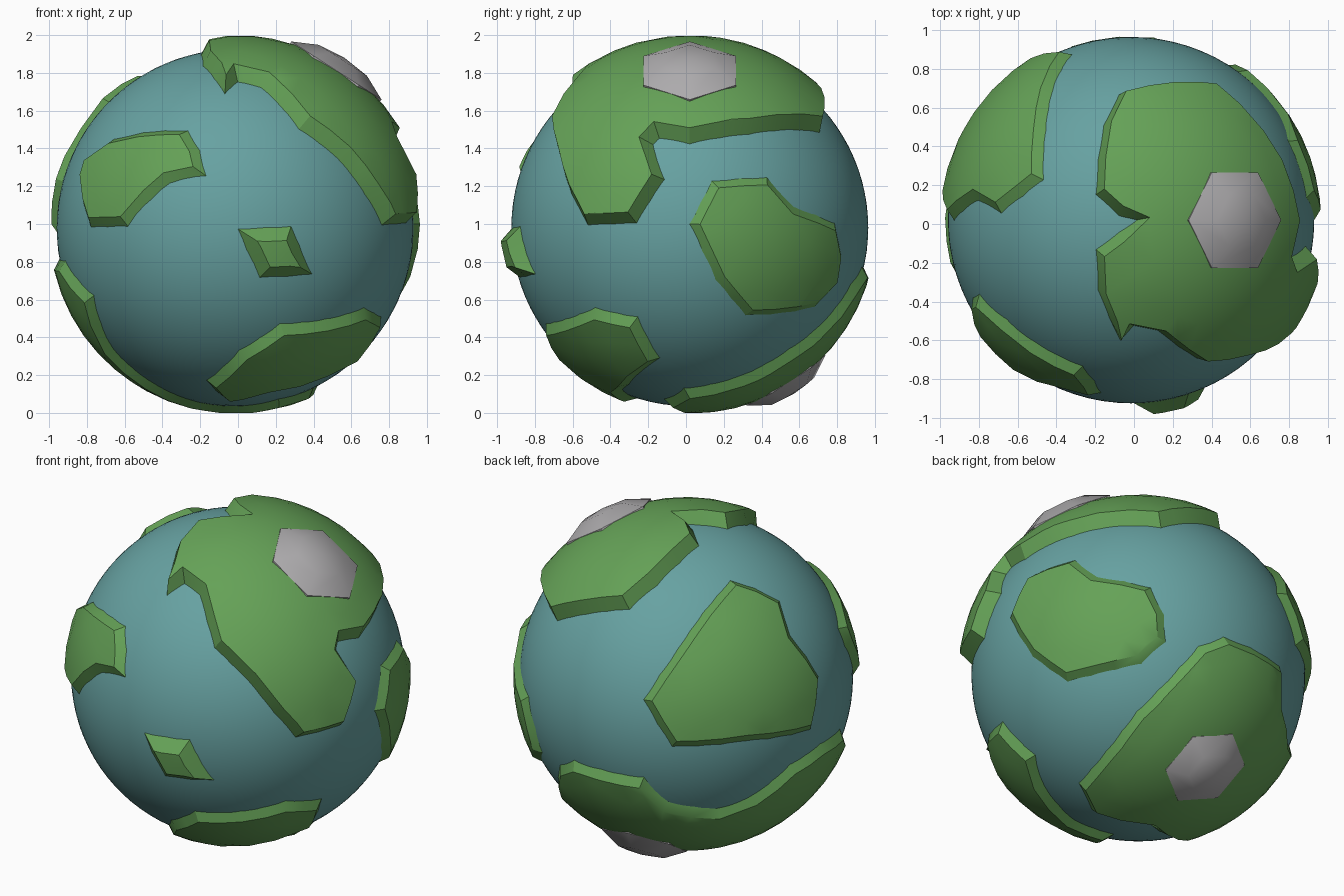
import bpy, bmesh, math
from mathutils import Vector
from mathutils.geometry import delaunay_2d_cdt

if "Cube" in bpy.data.objects:
    bpy.data.objects.remove(bpy.data.objects["Cube"])

CENTRE = Vector((-0.015, 0.02, 0.98))
SEA = 0.945


def material(name, rgb):
    m = bpy.data.materials.new(name)
    m.diffuse_color = (*rgb, 1)
    m.use_nodes = True
    m.node_tree.nodes["Principled BSDF"].inputs["Base Color"].default_value = m.diffuse_color
    return m


WATER = material("sea_blue_green", (0.135, 0.36, 0.36))
GRASS = material("grass_green", (0.13, 0.36, 0.095))
ROCK = material("rock_grey", (0.42, 0.41, 0.42))

# Flat charts laid on the globe: right axis, up axis, origin, unit radius
S, C, H = math.sin(math.radians(25)), math.cos(math.radians(25)), math.sqrt(0.5)
O = Vector((0, 0, 0))
CHARTS = {
    "front": (Vector((1, 0, 0)), Vector((0, 0, 1)), CENTRE, SEA),
    "side": (Vector((0, 1, 0)), Vector((0, 0, 1)), CENTRE, SEA),
    "top": (Vector((1, 0, 0)), Vector((0, 1, 0)), CENTRE, SEA),
    "back_left": (Vector((-H, -H, 0)), Vector((H * S, -H * S, C)), O, 1),
    "under": (Vector((-H, H, 0)), Vector((H * S, H * S, C)), O, 1),
}


def on(chart, *points):
    """Directions on the globe for points drawn on a chart."""
    right, up, origin, size = CHARTS[chart]
    out = right.cross(up)
    result = []
    for a, b in points:
        a, b = (a - origin.dot(right)) / size, (b - origin.dot(up)) / size
        d = right * a + up * b + out * math.sqrt(max(0, 1 - a * a - b * b))
        result.append(d.normalized())
    return result


def finish(bm, name, mat, angle):
    for f in bm.faces:
        f.normal_update()
        if f.normal.dot(f.calc_center_median()) < 0:
            f.normal_flip()
    me = bpy.data.meshes.new(name)
    bm.to_mesh(me)
    bm.free()
    me.materials.append(mat)
    ob = bpy.data.objects.new(name, me)
    ob.location = CENTRE
    bpy.context.collection.objects.link(ob)
    bpy.ops.object.select_all(action='DESELECT')
    ob.select_set(True)
    bpy.context.view_layer.objects.active = ob
    bpy.ops.object.shade_smooth_by_angle(angle=math.radians(angle))
    return ob


def land(name, outline, height, rim=0.06):
    """Raised plateau with a sloping shore, following the globe."""
    # Split long shore edges so they follow the curve
    ring = []
    for p, q in zip(outline, outline[1:] + outline[:1]):
        n = max(1, round(p.angle(q) / 0.16))
        ring += [p.lerp(q, i / n).normalized() for i in range(n)]
    # Unroll around the middle of the land
    mid = sum(ring, O).normalized()
    ax = mid.orthogonal().normalized()
    ay = mid.cross(ax)

    def flat(d):
        v = Vector((d.dot(ax), d.dot(ay)))
        return v.normalized() * mid.angle(d)

    def globe(v, r):
        a = v.length
        if a < 1e-6:
            return mid * r
        t = (ax * v.x + ay * v.y) / a
        return (mid * math.cos(a) + t * math.sin(a)) * r

    shore = [flat(d) for d in ring]
    n = len(shore)
    if sum(shore[i - 1].cross(shore[i]) for i in range(n)) < 0:
        shore.reverse()
    edge = []
    for i in range(n):
        d1 = (shore[i] - shore[i - 1]).normalized()
        d2 = (shore[(i + 1) % n] - shore[i]).normalized()
        n1, n2 = Vector((-d1.y, d1.x)), Vector((-d2.y, d2.x))
        m = (n1 + n2) / max(0.7, 1 + n1.dot(n2))
        edge.append(shore[i] + m * rim)
    # Plateau mesh
    step = 0.13
    k = int(1.7 / step)
    grid = [Vector(((i + 0.5 * (j % 2)) * step, j * step * 0.87))
            for i in range(-k, k + 1) for j in range(-k, k + 1)]
    grid = [g for g in grid if min((g - e).length for e in edge) > 0.06]
    vs, _, fs, *_ = delaunay_2d_cdt(edge + grid, [], [list(range(n))], 1, 1e-5)
    bm = bmesh.new()
    top = [bm.verts.new(globe(v, height)) for v in vs]
    for f in fs:
        bm.faces.new([top[i] for i in f])
    # Shore slope
    low = [bm.verts.new(globe(v, SEA - 0.006)) for v in shore]
    high = [bm.verts.new(globe(v, height)) for v in edge]
    for i in range(n):
        bm.faces.new((low[i - 1], low[i], high[i], high[i - 1]))
    bmesh.ops.remove_doubles(bm, verts=bm.verts, dist=1e-4)
    bmesh.ops.delete(bm, geom=[v for v in bm.verts if not v.link_faces], context='VERTS')
    return finish(bm, name, GRASS, 28)


def mountain(name, direction, base, peak, size=0.285):
    """Six-sided rounded rise."""
    d = Vector(direction).normalized()
    ay = d.cross(Vector((0, 0, 1))).normalized()
    ax = ay.cross(d)
    bm = bmesh.new()
    rings = []
    for s, r in ((1.0, base - 0.03), (0.98, base), (0.5, peak)):
        ring = []
        for i in range(6):
            t = math.radians(60 * i)
            w = (ax * math.cos(t) + ay * math.sin(t)) * math.tan(size * s)
            ring.append(bm.verts.new((d + w).normalized() * r))
        rings.append(ring)
    for a, b in zip(rings, rings[1:]):
        for i in range(6):
            bm.faces.new((a[i - 1], a[i], b[i], b[i - 1]))
    tip = bm.verts.new(d * (peak + 0.005))
    for i in range(6):
        bm.faces.new((rings[-1][i - 1], rings[-1][i], tip))
    return finish(bm, name, ROCK, 40)


# Sea
bm = bmesh.new()
bmesh.ops.create_icosphere(bm, subdivisions=5, radius=SEA)
finish(bm, "sea", WATER, 60)

# Northern land with its arm reaching down the front right
land("north_land",
     on("side", (0.71, 1.48), (0.33, 1.47), (0.02, 1.42), (-0.14, 1.45), (-0.17, 1.42),
        (-0.11, 1.235), (-0.26, 1.0))
     + on("front", (0.76, 0.99), (0.67, 1.155), (0.53, 1.34), (0.32, 1.5), (0.12, 1.72),
          (0.0, 1.75), (-0.07, 1.685))
     + on("top", (-0.19, -0.34), (-0.2, -0.13), (-0.08, -0.04), (0.01, 0.02), (-0.08, 0.04),
          (-0.2, 0.15), (-0.19, 0.33), (-0.16, 0.51), (-0.08, 0.67), (0.18, 0.72)),
     1.02)

# Large land at the back left
land("back_left_land",
     on("back_left", (0.18, 0.57), (0.33, 0.51), (0.48, 0.42), (0.52, 0.21), (0.69, -0.05),
        (0.62, -0.37), (0.18, -0.41), (-0.26, -0.41), (-0.42, -0.11), (-0.2, 0.18), (-0.02, 0.39)),
     0.985)

# Land on the front left
land("front_left_land",
     on("front", (-0.835, 1.235), (-0.8, 1.35), (-0.655, 1.455), (-0.5, 1.49), (-0.26, 1.5),
        (-0.195, 1.39), (-0.16, 1.25), (-0.36, 1.21), (-0.45, 1.13), (-0.58, 0.98),
        (-0.78, 0.975), (-0.82, 1.1)),
     0.985)

# Small island on the front
land("small_island",
     on("front", (-0.01, 0.98), (0.285, 0.995), (0.33, 0.89), (0.4, 0.73), (0.11, 0.71), (0.04, 0.86)),
     1.01, 0.08)

# Island on the right
land("right_island",
     on("side", (0.01, 1.0), (0.13, 1.235), (0.43, 1.255), (0.57, 1.1), (0.79, 1.01), (0.825, 0.84),
        (0.8, 0.68), (0.68, 0.555), (0.31, 0.51), (0.15, 0.7)),
     0.98)

# Land low on the front right
land("lower_front_land",
     on("front", (-0.175, 0.175), (0.0, 0.335), (0.22, 0.48), (0.67, 0.565))
     + on("side", (-0.25, 0.515), (-0.13, 0.29), (-0.25, 0.2))
     + on("front", (0.16, 0.12), (-0.07, 0.075)),
     0.985)

# Southern land wrapping the bottom from back right to left
land("south_land",
     on("under", (-0.34, -0.69), (0.05, -0.3), (0.43, 0.08), (0.58, 0.14), (0.73, 0.08))
     + on("back_left", (-0.41, -0.57), (-0.26, -0.73), (0.04, -0.79), (0.24, -0.73), (0.48, -0.56),
          (0.69, -0.45), (0.85, -0.37))
     + on("front", (-0.76, 0.625), (-0.655, 0.335), (-0.45, 0.16))
     + on("under", (0.05, -0.93), (-0.28, -0.84)),
     0.985)

# Mountains
mountain("north_mountain", (0.515, 0, 0.8), 1.03, 1.065)
mountain("south_mountain", (-0.07, 0.53, -0.84), 0.99, 1.035, 0.26)
